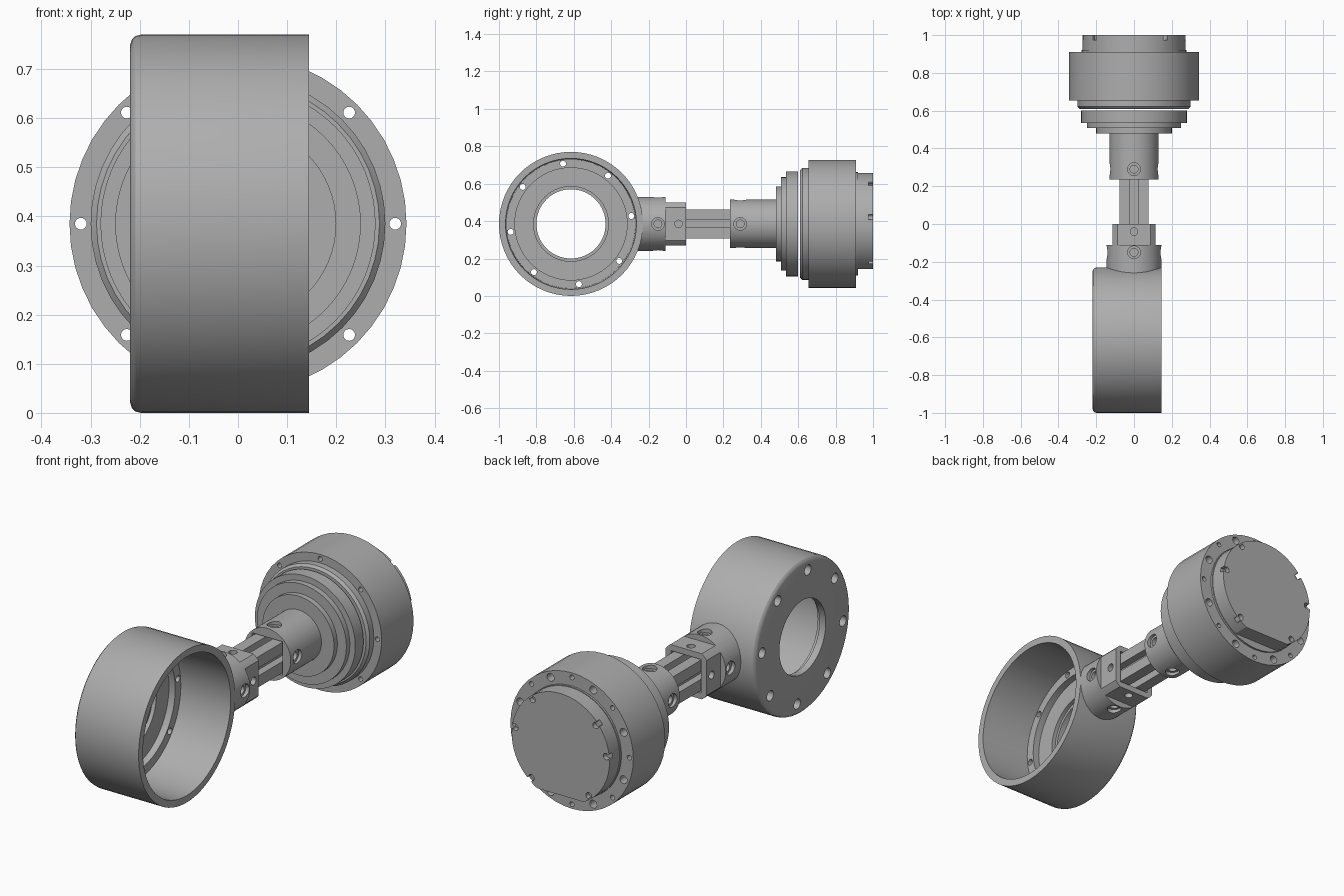
import bpy, bmesh, math
from mathutils import Matrix, Vector

if "Cube" in bpy.data.objects:
    bpy.data.objects.remove(bpy.data.objects["Cube"])

CZ = 0.385      # height of the common axis
CY = -0.615     # centre of the open housing

grey = bpy.data.materials.new("metal_grey")
grey.diffuse_color = (0.42, 0.42, 0.42, 1)
grey.use_nodes = True
grey.node_tree.nodes["Principled BSDF"].inputs["Base Color"].default_value = grey.diffuse_color


def to_object(name, bm):
    bmesh.ops.recalc_face_normals(bm, faces=bm.faces)
    me = bpy.data.meshes.new(name)
    bm.to_mesh(me)
    bm.free()
    ob = bpy.data.objects.new(name, me)
    bpy.context.collection.objects.link(ob)
    me.materials.append(grey)
    return ob


def lathe(name, profile, axis='Y', centre=(0, 0, CZ), closed=False, segs=48):
    """Spin (radius, position) points about the x or y axis."""
    bm = bmesh.new()
    rings = []
    for r, t in profile:
        ring = []
        for i in range(segs if r > 0 else 1):
            a = 2 * math.pi * i / segs
            c, s = r * math.cos(a), r * math.sin(a)
            p = (c, t, s) if axis == 'Y' else (t, c, s)
            ring.append(bm.verts.new(Vector(p) + Vector(centre)))
        rings.append(ring)
    pairs = list(zip(rings, rings[1:]))
    if closed:
        pairs.append((rings[-1], rings[0]))
    for a, b in pairs:
        for i in range(segs):
            j = (i + 1) % segs
            q = [a[i % len(a)], a[j % len(a)], b[j % len(b)], b[i % len(b)]]
            bm.faces.new(list(dict.fromkeys(q)))
    return to_object(name, bm)


def box(name, lo, hi):
    bm = bmesh.new()
    lo, hi = Vector(lo), Vector(hi)
    bmesh.ops.create_cube(bm, size=1, matrix=Matrix.Translation((lo + hi) / 2)
                          @ Matrix.Diagonal((*(hi - lo), 1)))
    return to_object(name, bm)


def pins(name, items):
    """Cylinders given as (start, end, radius), used as hole cutters."""
    bm = bmesh.new()
    for a, b, r in items:
        a, b = Vector(a), Vector(b)
        rot = (b - a).to_track_quat('Z', 'Y').to_matrix().to_4x4()
        bmesh.ops.create_cone(bm, cap_ends=True, segments=16, radius1=r, radius2=r,
                              depth=(b - a).length,
                              matrix=Matrix.Translation((a + b) / 2) @ rot)
    return to_object(name, bm)


def boolean(ob, cutter, op='DIFFERENCE'):
    mod = ob.modifiers.new("cut", 'BOOLEAN')
    mod.operation, mod.solver, mod.object = op, 'EXACT', cutter
    bpy.context.view_layer.update()
    dg = bpy.context.evaluated_depsgraph_get()
    me = bpy.data.meshes.new_from_object(ob.evaluated_get(dg))
    ob.modifiers.clear()
    ob.data = me
    bpy.data.objects.remove(cutter)


def polar(r, deg, y):
    a = math.radians(deg)
    return (r * math.cos(a), y, CZ + r * math.sin(a))


def cross_holes(y, r, start, end):
    """Four radial holes round the y axis."""
    return [(polar(start, k * 90, y), polar(end, k * 90, y), r) for k in range(4)]


# Open round housing with a rounded outer edge, inner ledge and central opening
housing = lathe("housing", [
    (0.185, -0.22), (0.363, -0.22), (0.375, -0.216), (0.382, -0.209), (0.385, -0.197),
    (0.385, 0.145), (0.35, 0.145), (0.345, -0.13), (0.30, -0.13), (0.30, -0.165),
    (0.20, -0.165), (0.20, -0.185), (0.185, -0.185)],
    'X', (0, CY, CZ), closed=True, segs=64)
bolts = []
for k in range(8):
    a = math.radians(7.5 + 45 * k)
    y, z = CY + 0.325 * math.cos(a), CZ + 0.325 * math.sin(a)
    bolts.append(((-0.3, y, z), (-0.05, y, z), 0.016))
boolean(housing, pins("bolt_holes", bolts))
bores = [((-0.3, b[0][1], b[0][2]), (-0.185, b[0][1], b[0][2]), 0.026) for b in bolts]
boolean(housing, pins("bolt_counterbores", bores))

# Connector on the housing: round at its root, flat sided at the tip
connector = lathe("housing_connector", [(0, -0.33), (0.145, -0.33), (0.145, 0), (0, 0)])
for s in (-1, 1):
    boolean(connector, box("flat_x", (min(s * 0.115, s * 0.3), -0.11, 0),
                           (max(s * 0.115, s * 0.3), 0.1, 0.8)))
    boolean(connector, box("flat_z", (-0.3, -0.11, CZ + min(s * 0.115, s * 0.3)),
                           (0.3, 0.1, CZ + max(s * 0.115, s * 0.3))))
boolean(connector, lathe("housing_clearance", [(0, -0.4), (0.37, -0.4), (0.37, 0.4), (0, 0.4)],
                         'X', (0, CY, CZ), segs=64))
boolean(connector, box("socket", (-0.085, -0.2, CZ - 0.085), (0.085, 0.1, CZ + 0.085)))
boolean(connector, pins("small_holes", cross_holes(-0.04, 0.02, 0.06, 0.2)
                        + cross_holes(-0.15, 0.021, 0.06, 0.2)))
boolean(connector, pins("counterbores", cross_holes(-0.15, 0.034, 0.125, 0.2)))

# Slotted square bar joining the two ends
bm = bmesh.new()
w, g, d = 0.077, 0.02, 0.038
quarter = [(w, -w), (w, -g), (w - d, -g), (w - d, g), (w, g)]
outline = []
for k in range(4):
    c, s = (1, 0, -1, 0)[k], (0, 1, 0, -1)[k]
    outline += [(x * c - z * s, x * s + z * c) for x, z in quarter]
face = bm.faces.new([bm.verts.new((x, -0.2, CZ + z)) for x, z in outline])
ext = bmesh.ops.extrude_face_region(bm, geom=[face], use_keep_orig=True)
bmesh.ops.translate(bm, vec=(0, 0.57, 0),
                    verts=[v for v in ext["geom"] if isinstance(v, bmesh.types.BMVert)])
slotted_bar = to_object("slotted_bar", bm)

# Stepped flange with its tube socket
flange = lathe("flange_tube", [
    (0, 0.235), (0.13, 0.235), (0.13, 0.48), (0.20, 0.48), (0.20, 0.507), (0.25, 0.507),
    (0.25, 0.535), (0.28, 0.535), (0.28, 0.60), (0, 0.60)], segs=64)
boolean(flange, box("socket", (-0.085, 0.1, CZ - 0.085), (0.085, 0.37, CZ + 0.085)))
boolean(flange, pins("small_holes", cross_holes(0.29, 0.021, 0.06, 0.2)))
boolean(flange, pins("counterbores", cross_holes(0.29, 0.034, 0.112, 0.2)))

# Drum with through holes and blind rear holes
drum = lathe("drum", [
    (0, 0.61), (0.288, 0.61), (0.30, 0.622), (0.30, 0.655), (0.343, 0.655),
    (0.343, 0.91), (0.277, 0.91), (0.277, 0.92), (0, 0.92)])
holes = []
for k in range(8):
    holes.append((polar(0.32, 45 * k, 0.6), polar(0.32, 45 * k, 1.0), 0.012))
    holes.append((polar(0.312, 45 * k + 22.5, 0.86), polar(0.312, 45 * k + 22.5, 1.0), 0.02))
boolean(drum, pins("drum_holes", holes))

# Rear cap with a flat underside and edge notches
cap = lathe("rear_cap", [(0, 0.915), (0.273, 0.915), (0.273, 1.0), (0, 1.0)], segs=64)
boolean(cap, box("flat", (-0.4, 0.8, 0), (0.4, 1.1, CZ - 0.24)))
notches = []
for deg in (52, 8, -50, -128, 175, 140):
    notches.append((polar(0.255, deg, 0.975), polar(0.255, deg, 1.1), 0.016))
    notches.append((polar(0.272, deg, 0.975), polar(0.272, deg, 1.1), 0.014))
for n in notches:
    boolean(cap, pins("notch", [n]))

# Smooth round walls, sharp edges kept
bpy.ops.object.select_all(action='DESELECT')
for ob in (housing, connector, slotted_bar, flange, drum, cap):
    ob.select_set(True)
    bpy.context.view_layer.objects.active = ob
bpy.ops.object.shade_smooth_by_angle(angle=math.radians(30))
